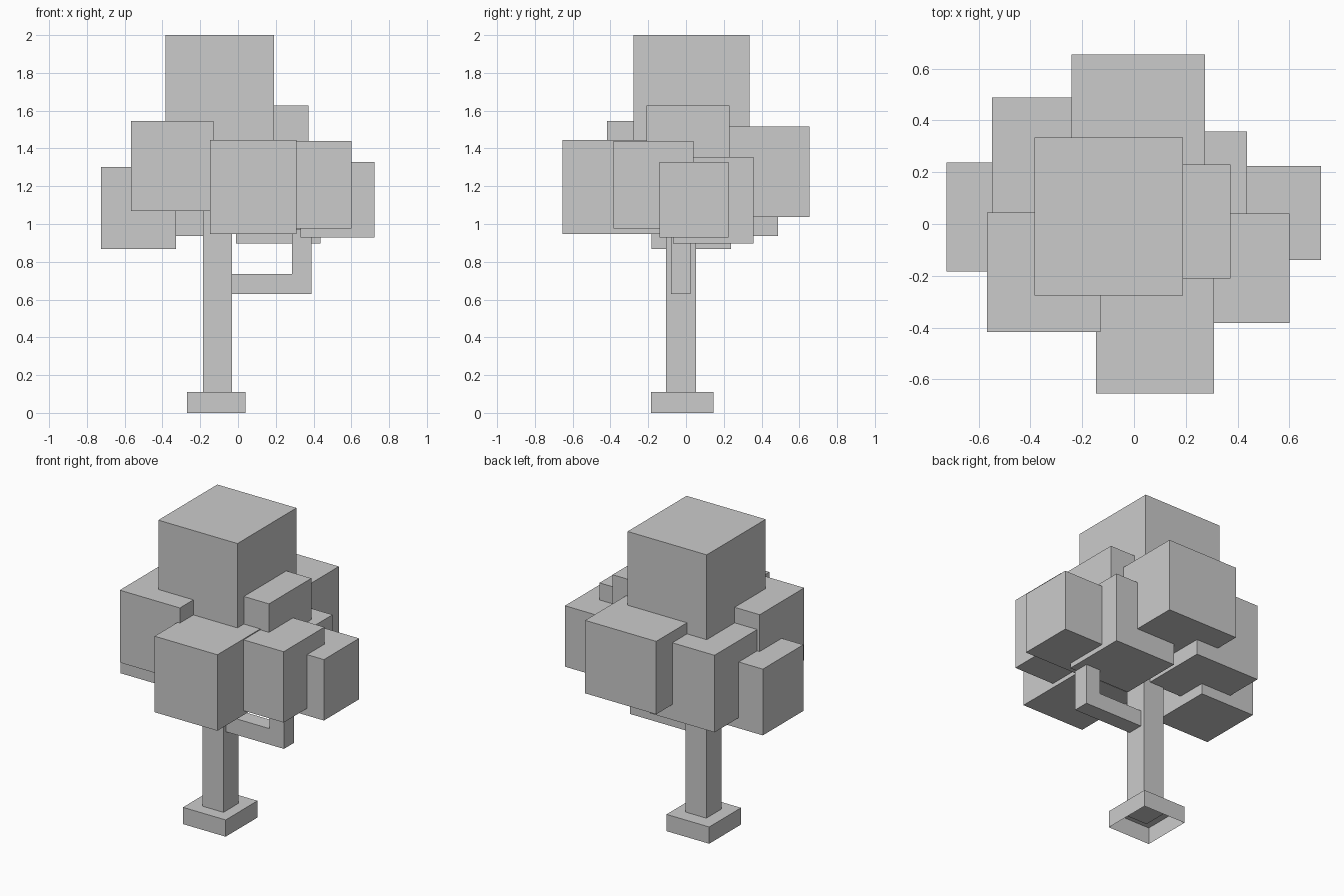
import bpy, bmesh
from mathutils import Vector

if "Cube" in bpy.data.objects:
    bpy.data.objects.remove(bpy.data.objects["Cube"])


def box(name, x, y, z, open_bottom=False):
    """Axis-aligned box from (min, max) ranges."""
    bm = bmesh.new()
    bmesh.ops.create_cube(bm, size=1)
    lo, hi = Vector((x[0], y[0], z[0])), Vector((x[1], y[1], z[1]))
    for v in bm.verts:
        v.co = (lo + hi) / 2 + v.co * (hi - lo)
    if open_bottom:
        bm.normal_update()
        down = [f for f in bm.faces if f.normal.z < -0.9]
        bmesh.ops.delete(bm, geom=down, context='FACES_ONLY')
    mesh = bpy.data.meshes.new(name)
    bm.to_mesh(mesh)
    bm.free()
    obj = bpy.data.objects.new(name, mesh)
    bpy.context.collection.objects.link(obj)
    return obj


# Hollow base with the trunk end hanging inside it
box("base", (-0.27, 0.04), (-0.185, 0.145), (0, 0.11), open_bottom=True)
box("trunk", (-0.185, -0.032), (-0.105, 0.053), (0.07, 1.15))

# L-shaped branch: outline in x/z, extruded along y
outline = [(-0.06, 0.63), (0.39, 0.63), (0.39, 0.97),
           (0.285, 0.97), (0.285, 0.735), (-0.06, 0.735)]
bm = bmesh.new()
face = bm.faces.new([bm.verts.new((x, -0.08, z)) for x, z in outline])
ext = bmesh.ops.extrude_face_region(bm, geom=[face])
for v in ext["geom"]:
    if isinstance(v, bmesh.types.BMVert):
        v.co.y = 0.025
bmesh.ops.recalc_face_normals(bm, faces=bm.faces)
mesh = bpy.data.meshes.new("branch")
bm.to_mesh(mesh)
bm.free()
bpy.context.collection.objects.link(bpy.data.objects.new("branch", mesh))

# Foliage blocks
foliage = {
    "leaves_top": ((-0.385, 0.19), (-0.277, 0.335), (1.40, 2.0)),
    "leaves_front_left": ((-0.567, -0.13), (-0.417, 0.045), (1.07, 1.545)),
    "leaves_front": ((-0.147, 0.309), (-0.655, -0.14), (0.947, 1.446)),
    "leaves_front_right": ((0.18, 0.60), (-0.383, 0.04), (0.975, 1.44)),
    "leaves_right": ((0.331, 0.722), (-0.14, 0.225), (0.928, 1.328)),
    "leaves_upper_right": ((-0.05, 0.372), (-0.21, 0.23), (1.20, 1.627)),
    "leaves_back_right": ((-0.01, 0.436), (-0.07, 0.358), (0.896, 1.356)),
    "leaves_back": ((-0.242, 0.274), (0.18, 0.655), (1.037, 1.516)),
    "leaves_back_left": ((-0.549, -0.08), (0.04, 0.488), (0.937, 1.443)),
    "leaves_left": ((-0.724, -0.328), (-0.183, 0.237), (0.868, 1.303)),
}
for name, ranges in foliage.items():
    box(name, *ranges)
